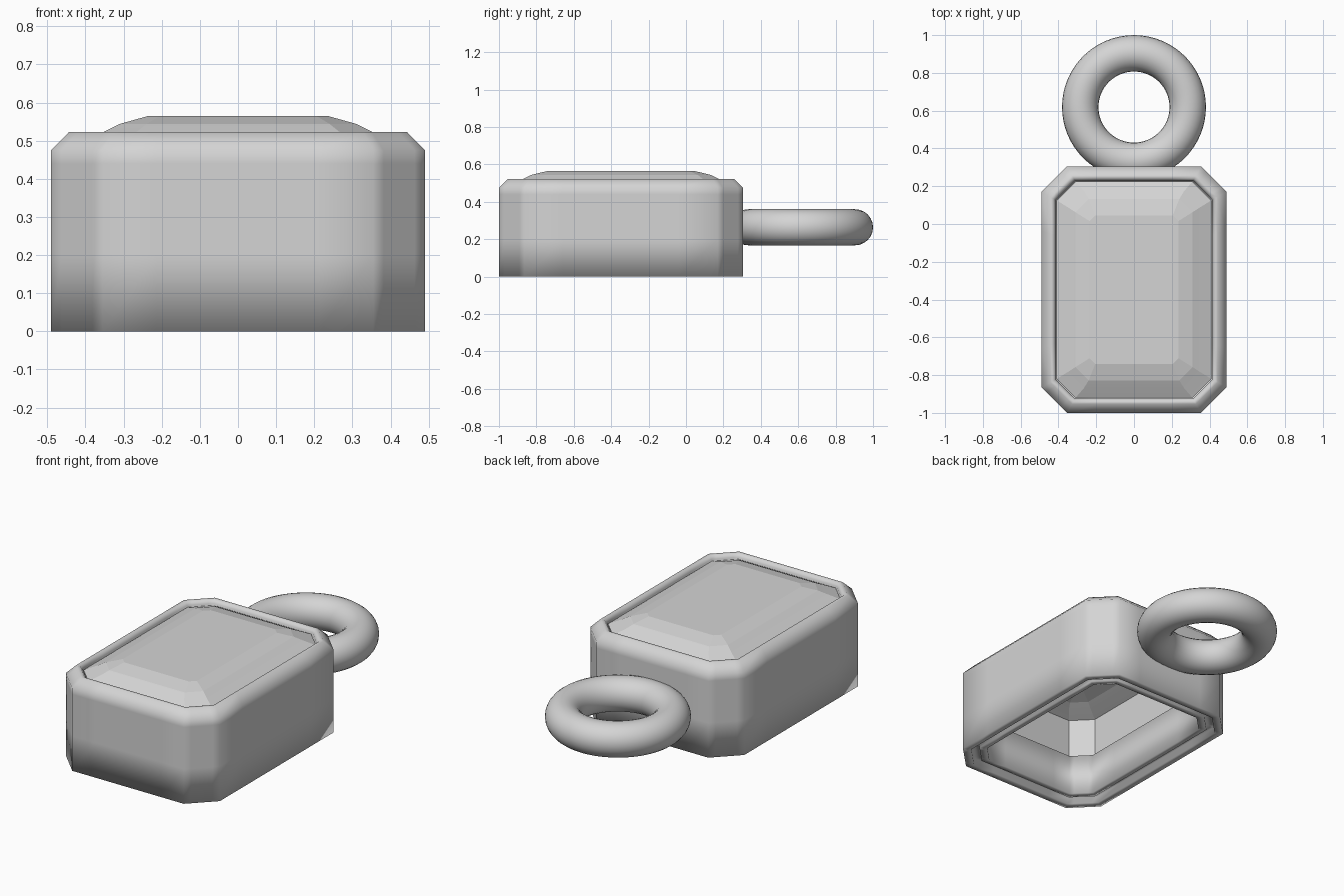
import bpy, bmesh, math
from mathutils import Vector

if "Cube" in bpy.data.objects:
    bpy.data.objects.remove(bpy.data.objects["Cube"])

CY = -0.3475  # centre of the setting along y

metal = bpy.data.materials.new("grey metal")
metal.diffuse_color = (0.66, 0.66, 0.66, 1)
metal.use_nodes = True
metal.node_tree.nodes["Principled BSDF"].inputs["Base Color"].default_value = metal.diffuse_color


def octagon(hx, hy, cut, z, hold):
    """Rectangle with clipped corners; hold adds points that keep the sides flat when smoothed."""
    quarter = [(hx, hy - cut), (hx - cut, hy)]
    pts = quarter + [(-x, y) for x, y in reversed(quarter)]
    pts += [(-x, -y) for x, y in pts]
    pts = [Vector((x, y + CY, z)) for x, y in pts]
    if not hold:
        return pts
    out = []
    for i, p in enumerate(pts):
        q = pts[(i + 1) % 8]
        out += [p, p.lerp(q, 0.2), p.lerp(q, 0.8)]
    return out


def loft(name, rings, closed, angle):
    """Skin a stack of octagons; closed joins last to first, otherwise only the top is capped."""
    bm = bmesh.new()
    loops = [[bm.verts.new(p) for p in octagon(*r, closed)] for r in rings]
    pairs = list(zip(loops, loops[1:]))
    if closed:
        pairs.append((loops[-1], loops[0]))
    n = len(loops[0])
    for a, b in pairs:
        for i in range(n):
            j = (i + 1) % n
            bm.faces.new((a[i], a[j], b[j], b[i]))
    if not closed:
        bm.faces.new(loops[-1])
    bmesh.ops.recalc_face_normals(bm, faces=bm.faces)
    mesh = bpy.data.meshes.new(name)
    bm.to_mesh(mesh)
    bm.free()
    obj = bpy.data.objects.new(name, mesh)
    bpy.context.collection.objects.link(obj)
    finish(obj, angle)
    return obj


def finish(obj, angle):
    obj.data.materials.append(metal)
    bpy.ops.object.select_all(action='DESELECT')
    obj.select_set(True)
    bpy.context.view_layer.objects.active = obj
    bpy.ops.object.shade_smooth_by_angle(angle=math.radians(angle))


# Hollow setting: outer wall, bevelled rim, stone seat, inner wall, grooved foot
loft("setting", [
    (0.49, 0.6525, 0.135, 0.0),
    (0.49, 0.6525, 0.135, 0.2),
    (0.49, 0.6525, 0.135, 0.44),
    (0.49, 0.6525, 0.135, 0.475),
    (0.443, 0.605, 0.115, 0.523),
    (0.427, 0.589, 0.108, 0.523),
    (0.414, 0.576, 0.1, 0.505),
    (0.414, 0.576, 0.1, 0.25),
    (0.375, 0.538, 0.09, 0.25),
    (0.375, 0.538, 0.09, 0.015),
    (0.41, 0.573, 0.1, 0.015),
    (0.41, 0.573, 0.1, 0.035),
    (0.445, 0.607, 0.115, 0.035),
    (0.45, 0.612, 0.118, 0.0),
], True, 95)

# Step-cut stone, open underneath, resting on the seat
loft("stone", [
    (0.409, 0.572, 0.1, 0.255),
    (0.409, 0.572, 0.1, 0.497),
    (0.35, 0.521, 0.085, 0.524),
    (0.31, 0.48, 0.07, 0.544),
    (0.235, 0.393, 0.03, 0.565),
], False, 8)

# Hanging ring
bpy.ops.mesh.primitive_torus_add(
    location=(0, 0.619, 0.264), major_radius=0.2845, minor_radius=0.0965,
    major_segments=64, minor_segments=24)
ring = bpy.context.object
ring.name = ring.data.name = "hanging_ring"
finish(ring, 60)
